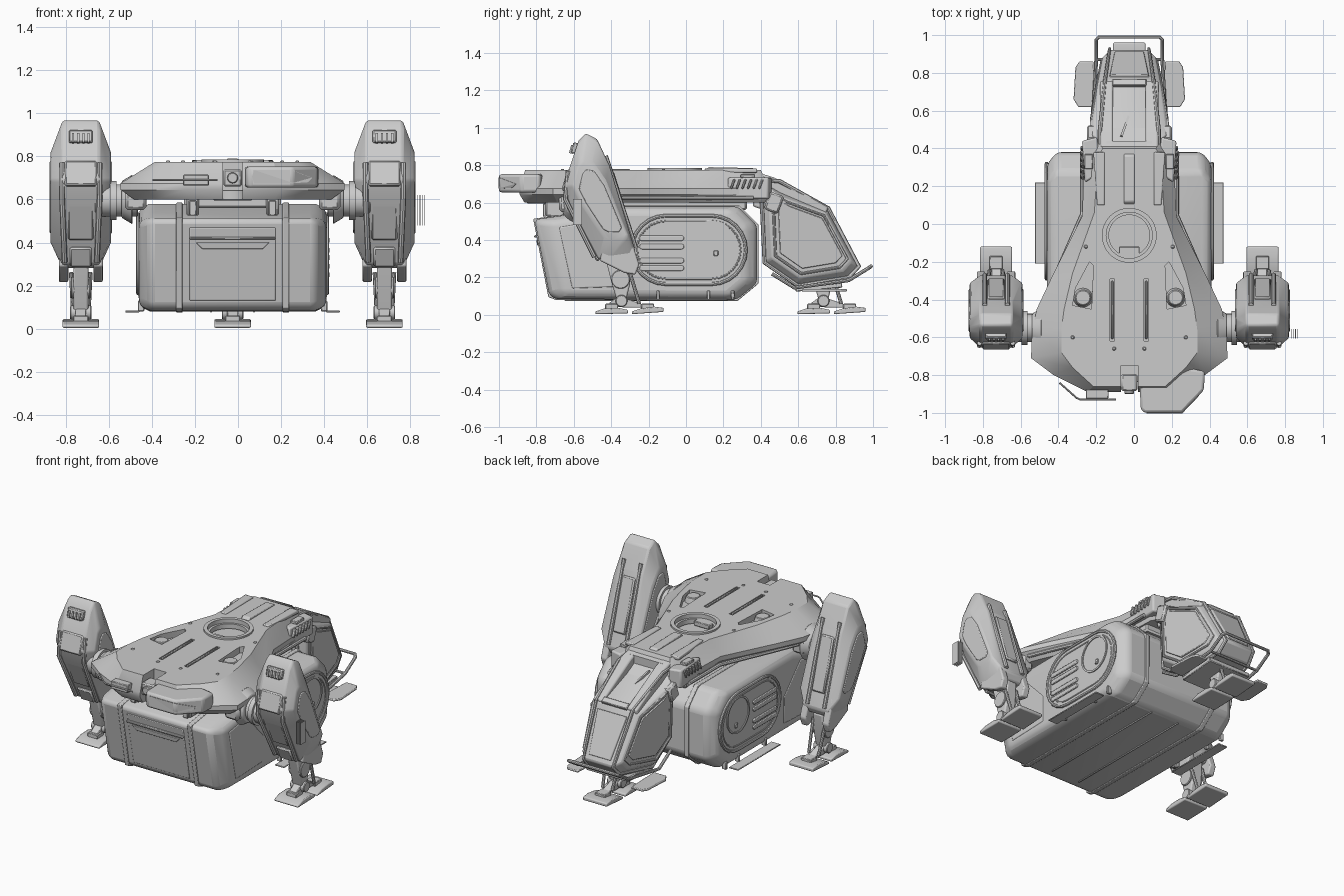
import bpy, bmesh
from math import pi, sin, cos, radians
from mathutils import Matrix, Vector

if "Cube" in bpy.data.objects:
    bpy.data.objects.remove(bpy.data.objects["Cube"])

CX = -0.025   # symmetry plane of the craft
AX = {'x': Matrix.Rotation(pi/2, 4, 'Y'), 'y': Matrix.Rotation(pi/2, 4, 'X'), 'z': Matrix.Identity(4)}

def obj(name, bm, bevel=0, mirror=False, seg=2):
    bmesh.ops.recalc_face_normals(bm, faces=bm.faces)
    me = bpy.data.meshes.new(name)
    bm.to_mesh(me); bm.free()
    o = bpy.data.objects.new(name, me)
    bpy.context.collection.objects.link(o)
    o.location.x = CX
    if bevel:
        m = o.modifiers.new('Bevel', 'BEVEL')
        m.width, m.segments, m.limit_method, m.angle_limit = bevel, seg, 'ANGLE', radians(28)
    if mirror:
        o.modifiers.new('Mirror', 'MIRROR')
    return o

def loft(name, rings, bevel=0, mirror=False, closed=False, seg=2):
    bm = bmesh.new()
    vs = [[bm.verts.new(p) for p in r] for r in rings]
    n = len(rings[0])
    for a, b in list(zip(vs, vs[1:])) + ([(vs[-1], vs[0])] if closed else []):
        for i in range(n):
            bm.faces.new((a[i], a[(i+1) % n], b[(i+1) % n], b[i]))
    if not closed:
        bm.faces.new(vs[0]); bm.faces.new(vs[-1])
    return obj(name, bm, bevel, mirror, seg)

def slices(name, secs, **k):      # side profiles (y,z) placed at x positions
    return loft(name, [[(x, y, z) for y, z in p] for x, p in secs], **k)

def prof(name, pts, x0, x1, **k):
    return slices(name, [(x0, pts), (x1, pts)], **k)

def plan(name, pts, z0, z1, **k):
    return loft(name, [[(x, y, z) for x, y in pts] for z in (z0, z1)], **k)

def scaled(pts, sy, sz, dy=0, dz=0):
    cy = (min(p[0] for p in pts) + max(p[0] for p in pts)) / 2
    cz = (min(p[1] for p in pts) + max(p[1] for p in pts)) / 2
    return [(cy + (y-cy)*sy + dy, cz + (z-cz)*sz + dz) for y, z in pts]

def box(name, c, s, rx=0, rz=0, bevel=0.004, mirror=False):
    bm = bmesh.new()
    R = Matrix.Rotation(radians(rz), 4, 'Z') @ Matrix.Rotation(radians(rx), 4, 'X')
    bmesh.ops.create_cube(bm, size=1, matrix=Matrix.Translation(c) @ R @ Matrix.Diagonal((*s, 1)))
    return obj(name, bm, bevel, mirror, 1)

def cyl(name, c, r, d, axis='z', r2=None, mirror=False, bevel=0.004, n=32):
    bm = bmesh.new()
    bmesh.ops.create_cone(bm, cap_ends=True, segments=n, radius1=r, radius2=r if r2 is None else r2,
                          depth=d, matrix=Matrix.Translation(c) @ AX[axis])
    return obj(name, bm, bevel, mirror, 1)

def ring(name, c, ro, ri, d, axis='z', mirror=False):
    M = Matrix.Translation(c) @ AX[axis]
    return loft(name, [[M @ Vector((r*cos(i*pi/24), r*sin(i*pi/24), h)) for i in range(48)]
                       for r, h in ((ro, -d/2), (ro, d/2), (ri, d/2), (ri, -d/2))], mirror=mirror, closed=True)

def tube(name, pts, r, closed=False, mirror=False):
    cu = bpy.data.curves.new(name, 'CURVE')
    cu.dimensions, cu.bevel_depth, cu.bevel_resolution, cu.use_fill_caps = '3D', r, 2, True
    s = cu.splines.new('POLY'); s.points.add(len(pts)-1); s.use_cyclic_u = closed
    for p, q in zip(s.points, pts): p.co = (*q, 1)
    tmp = bpy.data.objects.new(name + '_tmp', cu)
    bpy.context.collection.objects.link(tmp)
    bm = bmesh.new()
    bm.from_mesh(tmp.to_mesh())
    bpy.data.objects.remove(tmp)
    return obj(name, bm, 0, mirror)

def stadium(y0, y1, z0, z1):
    r, cz = (z1-z0)/2, (z0+z1)/2
    return [(y1-r + r*cos(a), cz + r*sin(a)) for a in [-pi/2 + i*pi/12 for i in range(13)]] + \
           [(y0+r + r*cos(a), cz + r*sin(a)) for a in [pi/2 + i*pi/12 for i in range(13)]]

# cargo container slung under the hull
C = [(-0.81, 0.51), (-0.73, 0.10), (-0.69, 0.085), (0.27, 0.08), (0.38, 0.17), (0.38, 0.48), (0.28, 0.58), (-0.48, 0.58), (-0.60, 0.54)]
Ci = scaled(C, 0.87, 0.90, 0.015)
slices('cargo_container', [(-0.435, Ci), (-0.385, C), (0.385, C), (0.435, Ci)], bevel=0.025, seg=3)
prof('container_band', scaled(C, 1.012, 1.02), 0.232, 0.262, bevel=0.004, mirror=True)
loft('front_panel', [[(x, -0.80 + (0.48-z)*0.195 - d, z) for x, z in ((-.2, .47), (.2, .47), (.2, .13), (-.2, .13))] for d in (-.02, .008)], bevel=0.005)
loft('front_handle_recess', [[(x, -0.80 + (0.48-z)*0.195 - d, z) for x, z in ((-.17, .40), (.17, .40), (.14, .37), (-.14, .37))] for d in (0, .016)], bevel=0.004)
box('front_handle_bar', (0, -0.80, 0.42), (0.40, 0.025, 0.012))
prof('side_corner_panel', [(-.68, .47), (-.50, .50), (-.33, .32), (-.33, .15), (-.61, .14)], 0.42, 0.438, bevel=0.008, mirror=True)
# oval side doors
prof('side_door', stadium(-0.29, 0.32, 0.165, 0.53), 0.42, 0.440, bevel=0.005, mirror=True)
for g, w in ((0, .010), (.028, .006)):
    tube('door_rim', [(0.438, y, z) for y, z in stadium(-.29+g, .32-g, .165+g, .53-g)], w, True, True)
ring('door_porthole', (0.440, 0.14, 0.39), 0.115, 0.104, 0.012, 'x', True)
for z in (0.41, 0.365, 0.29, 0.25):
    prof('door_slat', stadium(-0.25, -0.01, z-.014, z+.014), 0.43, 0.449, bevel=0.004, mirror=True)
box('door_latch', (0.442, 0.16, 0.33), (0.015, 0.025, 0.03), mirror=True)
for y in (-0.15, 0.12, 0.25):
    box('step_bracket', (0.425, y, 0.105), (0.03, 0.018, 0.05), mirror=True)
box('side_step', (0.466, 0.005, 0.08), (0.065, 0.43, 0.008), bevel=0.002, mirror=True)
box('belly_rib', (0.10, -0.2, 0.08), (0.010, 0.9, 0.010), mirror=True)

# kite shaped upper hull with recesses cut into the deck
def both(h): return h + [(-x, y) for x, y in reversed(h)]
rim = both([(.22, -.89), (.40, -.80), (.52, -.71), (.515, -.57), (.49, -.45), (.41, -.28), (.25, .04), (.235, .38), (.18, .45)])
top = both([(.19, -.86), (.30, -.76), (.36, -.68), (.36, -.56), (.345, -.45), (.30, -.26), (.185, .06), (.165, .36), (.14, .40)])
hull = loft('upper_hull', [[(x*.88, y*.97, .60) for x, y in rim], [(x, y, .645) for x, y in rim],
                           [(x, y, .675) for x, y in rim], [(x, y, .775) for x, y in top]])
cuts = [cyl('cut', (0, -.06, .77), .13, .10, n=48, bevel=0), box('cut', (0, -.85, .70), (.09, .20, .3), bevel=0)]
for s in (1, -1):
    cuts += [box('cut', (s*.09, -.455, .775), (.026, .33, .05), bevel=0),
             plan('cut', [(s*.20, -.45), (s*.30, -.43), (s*.285, -.34), (s*.21, -.20), (s*.19, -.22)], .735, .80)]
for c in cuts:
    m = hull.modifiers.new('Cut', 'BOOLEAN')
    m.operation, m.solver, m.object = 'DIFFERENCE', 'EXACT', c
bpy.context.view_layer.update()
hull.data = bpy.data.meshes.new_from_object(hull.evaluated_get(bpy.context.evaluated_depsgraph_get()))
hull.modifiers.clear()
for c in cuts: bpy.data.objects.remove(c)

# deck details
ring('turret_ring', (0, -.06, .772), .145, .122, .028)
ring('turret_ring_inner', (0, -.06, .745), .125, .108, .03)
box('turret_latch', (0, -.15, .745), (.11, .06, .03))
box('deck_rail', (.09, -.455, .768), (.012, .31, .025), mirror=True)
cyl('deck_dome', (.245, -.39, .745), .055, .05, r2=.04, mirror=True)
prof('deck_spine', [(.10, .77), (.12, .79), (.36, .785), (.40, .75), (.40, .70), (.10, .70)], -.028, .028, bevel=0.006)
plan('shoulder_plate', [(.13, .10), (.17, .10), (.19, .38), (.13, .38)], .76, .783, bevel=0.006, mirror=True)
plan('rear_wing_block', [(.15, .27), (.235, .22), (.25, .44), (.17, .46)], .62, .735, bevel=0.01, mirror=True)
for i in range(6):
    box('side_vent_slat', (.247, .25 + i*.03, .70), (.02, .012, .055), rx=-20, mirror=True)
box('vent_hatch', (.215, .33, .742), (.045, .08, .02), mirror=True)
tube('hull_side_conduit', [(.25, .36, .625), (.25, .05, .625), (.39, -.27, .625), (.46, -.44, .625)], .012, mirror=True)
for x, y in ((.30, -.60), (.23, -.12), (.08, -.66)):
    box('deck_bolt', (x, y, .775), (.018, .018, .012), mirror=True)
box('hull_keel', (0, -.20, .59), (.40, 1.05, .06), bevel=0.01)
box('container_clip', (.185, -.70, .58), (.06, .10, .11), bevel=0.008, mirror=True)
box('container_clip_pad', (.185, -.755, .56), (.035, .02, .07), mirror=True)
cyl('front_coupling', (0, -.76, .62), .09, .05)

# front sensor and lamp housing
box('front_sensor', (0, -.84, .70), (.085, .09, .08), bevel=0.008)
cyl('front_sensor_eye', (0, -.885, .70), .025, .03, 'y')
L = [(.055, -.82), (.06, -.98), (.08, -1.0), (.28, -1.0), (.395, -.88), (.40, -.78), (.30, -.76)]
plan('lamp_housing', L, .655, .752, bevel=0.018)
loft('lamp_lens', [[(x, -1.0 + max(0, x-.28)*1.04 + d, z) for x, z in
      ((.10, .675), (.09, .705), (.10, .735), (.28, .735), (.37, .70), (.35, .68), (.28, .675))] for d in (-.003, .03)])
tube('lamp_bracket', [(-.37, -.84, .69), (-.28, -.92, .69), (-.26, -.93, .69), (-.07, -.93, .69)], .005)
box('lamp_mount', (-.17, -.90, .69), (.12, .05, .05))
for i in range(4):
    box('sensor_fin', (.86 + i*.01, -.58, .55), (.003, .05, .14), bevel=0)

# rear cabin, narrowing toward the back
prof('cabin_neck', [(.34, .77), (.44, .745), (.44, .695), (.72, .54), (.72, .45), (.36, .58)], -.12, .12)
slices('cabin_roof_beam', [(x, [(.34, .775), (.47, .735), (.76, .575), (.72, .45), (.36, .58)]) for x in (.085, .155)], bevel=0.010, mirror=True)
P = [(.405, .62), (.43, .70), (.50, .66), (.76, .565), (.925, .26), (.87, .20), (.60, .155), (.42, .28)]
Pi = scaled(P, .84, .84)
R = [(.405, .62), (.43, .72), (.50, .715), (.76, .57), (.925, .26), (.87, .20), (.60, .155), (.42, .28)]
cabin = [slices('rear_cabin', [(-.20, Pi), (-.145, P), (.145, P), (.20, Pi)], bevel=0.010),
         tube('cabin_window_frame', [(.201, y, z) for y, z in scaled(P, .76, .76)], .008, True, True),
         prof('cabin_window', scaled(P, .66, .66), .19, .206, bevel=0.004, mirror=True),
         tube('cabin_edge_frame', [(.155, y, z) for y, z in R], .012, True, True)]
for o in cabin:
    for v in o.data.vertices:
        v.co.x *= 1 - .32 * max(0, (v.co.y - .58) / .34)
loft('cabin_rear_door', [[(-w, .78 + d, .53 + d*.5), (w, .78 + d, .53 + d*.5), (.75*w, .905 + d, .29 + d*.5),
      (-.75*w, .905 + d, .29 + d*.5)] for d, w in ((-.01, .11), (.010, .10))], bevel=0.004)
box('roof_grille_bar', (0, .58, .622), (.012, .28, .012), rx=-29, rz=-20, bevel=0)
box('roof_crossbeam', (0, .745, .572), (.18, .04, .03), rx=-29)
box('cabin_hinge', (.19, .47, .60), (.07, .08, .10), rx=-20, bevel=0.01, mirror=True)
# cabin rail and steps
tube('rear_rail', [(s*x, y, z) for s, seq in ((-1, 1), (1, -1)) for x, y, z in
     [(.19, .46, .22), (.19, .58, .145), (.175, .87, .185), (.175, .975, .25), (.16, .99, .26)][::seq]], .010)
tube('rear_rail_cross', [(-.175, .87, .185), (.175, .87, .185)], .008)
plan('cabin_step', [(.18, .62), (.27, .62), (.295, .66), (.285, .83), (.265, .86), (.19, .86)], .124, .138, bevel=0.004, mirror=True)
box('cabin_floor', (0, .71, .15), (.30, .25, .03), rx=5)

# articulated foot used by the two front legs and the rear leg
def foot(tag, x, dy, mir):
    for n, a, b, tilt in (('toe', -.485, -.31, .01), ('heel', -.29, -.12, .03)):
        p = [(a+dy, .004), (b+dy, .004 + tilt*.4), (b+dy, .02+tilt*.6), (b-.05+dy, .035+tilt*.3), (a+.05+dy, .035), (a+dy, .018)]
        prof(f'{tag}_{n}_pad', p, x-.085, x+.085, bevel=0.006, mirror=mir)
        box(f'{tag}_{n}_knuckle', (x, (a+b)/2+dy, .045), (.07, .07, .03), mirror=mir)
    cyl(f'{tag}_ankle', (x, -.345+dy, .075), .032, .10, 'x', mirror=mir, n=20)
    prof(f'{tag}_link', [(-.43+dy, .05), (-.36+dy, .10), (-.24+dy, .06), (-.22+dy, .04), (-.33+dy, .04)], x-.025, x+.025, mirror=mir, bevel=0.004)
    prof(f'{tag}_shin', [(-.43+dy, .30), (-.29+dy, .30), (-.30+dy, .16), (-.325+dy, .06), (-.365+dy, .06), (-.40+dy, .18)], x-.035, x+.035, bevel=0.008, mirror=mir)
    cyl(f'{tag}_shin_joint', (x, -.35+dy, .19), .05, .09, 'x', mirror=mir, n=24)
    for s in (1, -1):
        tube(f'{tag}_piston', [(x+s*.045, -.31+dy, .26), (x+s*.035, -.25+dy, .06)], .010, mirror=mir)

LX = 0.705
foot('front_leg', LX, 0, True)
foot('rear_leg', 0, 1.08, False)

# front leg armour
A = [(-.535, .97), (-.475, .94), (-.41, .80), (-.27, .34), (-.29, .30), (-.42, .28), (-.47, .30), (-.625, .59), (-.655, .69), (-.575, .93)]
Ai = [(-.555, .82), (-.50, .81), (-.43, .71), (-.31, .43), (-.33, .40), (-.40, .40), (-.44, .42), (-.56, .60), (-.605, .69), (-.58, .79)]
slices('leg_armour', [(LX-.14, Ai), (LX-.085, A), (LX+.085, A), (LX+.14, Ai)], bevel=0.010, mirror=True)
for s in (1, -1):
    prof('leg_prong', [(-.44, .40), (-.30, .42), (-.25, .27), (-.27, .215), (-.33, .225), (-.46, .29)], LX+s*.08-.022, LX+s*.08+.022, bevel=0.008, mirror=True)
    prof('leg_side_plate', scaled(Ai, .78, .80), LX+s*.133-.012, LX+s*.133+.012, bevel=0.006, mirror=True)
    tube('leg_front_strut', [(LX+s*.088, -.63, .77), (LX+s*.088, -.645, .62), (LX+s*.075, -.49, .31)], .013, mirror=True)
    tube('leg_back_strut', [(LX+s*.06, -.43, .85), (LX+s*.06, -.27, .36)], .013, mirror=True)
# tilted plates on the leg's front and back faces
box('leg_front_plate', (LX, -.57, .505), (.12, .025, .20), rx=25, bevel=0.008, mirror=True)
box('leg_front_lower_plate', (LX, -.49, .335), (.10, .025, .10), rx=27, bevel=0.008, mirror=True)
box('leg_front_upper_plate', (LX, -.635, .72), (.15, .03, .12), rx=-16, bevel=0.008, mirror=True)
box('leg_vent_box', (LX, -.59, .89), (.11, .04, .06), rx=-15, bevel=0.006, mirror=True)
for i in range(4):
    box('leg_vent_slat', (LX - .036 + i*.024, -.61, .885), (.010, .02, .045), rx=-15, bevel=0, mirror=True)
box('leg_back_plate', (LX, -.35, .60), (.09, .03, .34), rx=17, bevel=0.008, mirror=True)
# shoulder joints
cyl('shoulder_axle', (.54, -.55, .595), .075, .20, 'x', mirror=True)
cyl('shoulder_flange', (.49, -.56, .60), .115, .05, 'x', r2=.085, mirror=True)
ring('shoulder_collar', (.555, -.55, .595), .09, .07, .03, 'x', True)
box('shoulder_mount', (.45, -.57, .60), (.10, .22, .10), bevel=0.015, mirror=True)

bpy.ops.object.select_all(action='SELECT')
bpy.context.view_layer.objects.active = hull
bpy.ops.object.shade_smooth_by_angle(angle=radians(32))
